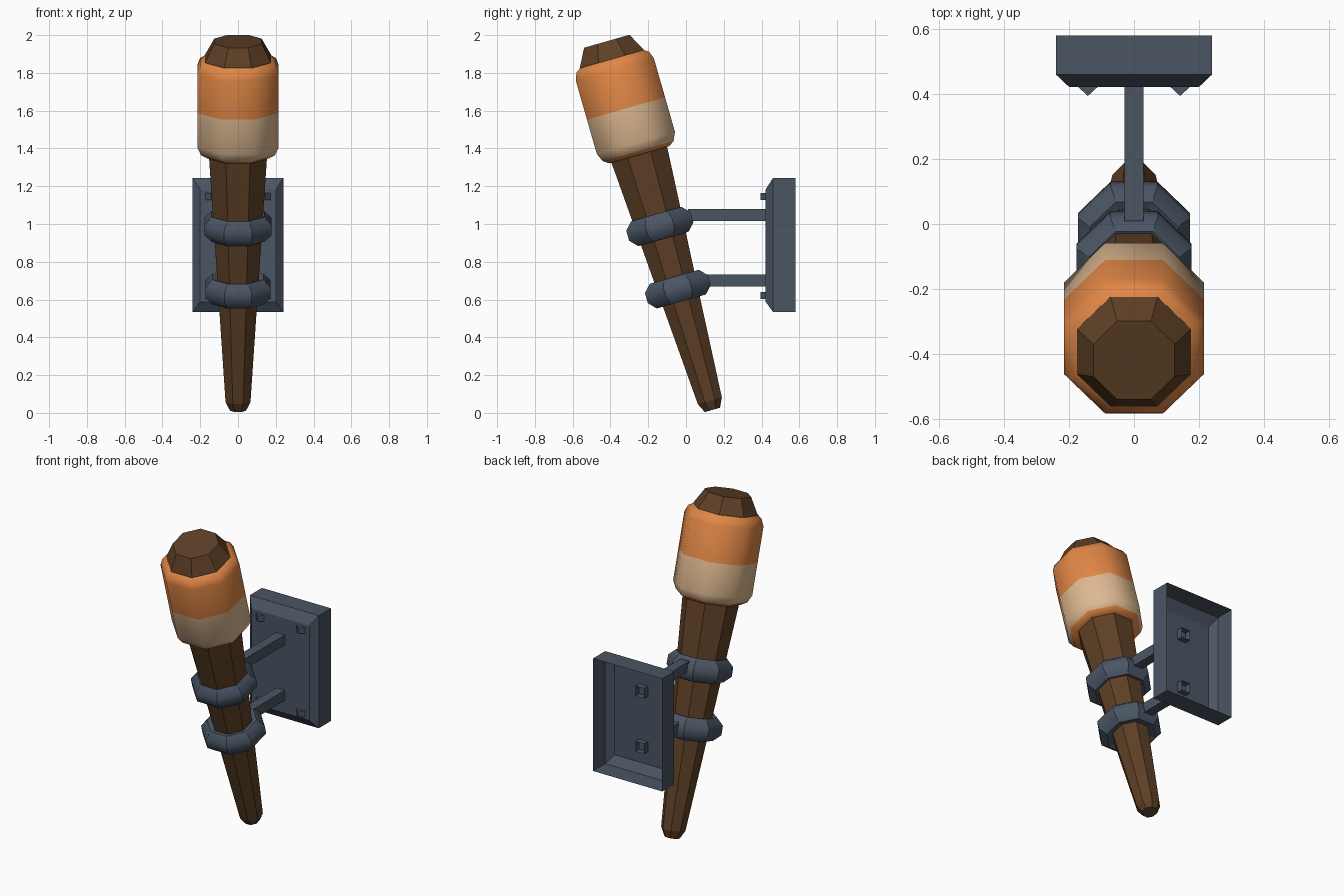
import bpy
import bmesh
from math import cos, sin, pi, radians

cube = bpy.data.objects.get("Cube")
if cube:
    bpy.data.objects.remove(cube, do_unlink=True)


def material(name, rgb):
    mat = bpy.data.materials.new(name)
    mat.use_nodes = True
    colour = (*rgb, 1)
    mat.diffuse_color = colour
    bsdf = mat.node_tree.nodes["Principled BSDF"]
    bsdf.inputs["Base Color"].default_value = colour
    bsdf.inputs["Roughness"].default_value = 0.8
    return mat


WOOD = material("dark wood", (0.112, 0.051, 0.019))
IRON = material("blue grey iron", (0.069, 0.091, 0.127))
ORANGE = material("orange cloth", (0.75, 0.242, 0.061))
CREAM = material("cream cloth", (0.73, 0.485, 0.283))


def loft(name, sections, mats, cap_start=True, cap_end=True, closed=False,
         smooth_angle=0, sharp_lengthwise=False, rule=None):
    """Join equal-sized point loops into one surface."""
    bm = bmesh.new()
    loops = [[bm.verts.new(p) for p in section] for section in sections]
    n = len(loops[0])
    pairs = list(zip(loops, loops[1:]))
    if closed:
        pairs.append((loops[-1], loops[0]))
    for a, b in pairs:
        for i in range(n):
            j = (i + 1) % n
            bm.faces.new((a[i], a[j], b[j], b[i]))
    if cap_start and not closed:
        bm.faces.new(loops[0])
    if cap_end and not closed:
        bm.faces.new(loops[-1])
    bmesh.ops.recalc_face_normals(bm, faces=bm.faces)
    if rule:
        for f in bm.faces:
            f.material_index = rule(f.calc_center_median())
    mesh = bpy.data.meshes.new(name)
    bm.to_mesh(mesh)
    bm.free()
    for m in mats:
        mesh.materials.append(m)
    obj = bpy.data.objects.new(name, mesh)
    bpy.context.collection.objects.link(obj)
    if smooth_angle:
        bpy.ops.object.select_all(action='DESELECT')
        obj.select_set(True)
        bpy.context.view_layer.objects.active = obj
        bpy.ops.object.shade_smooth_by_angle(angle=radians(smooth_angle))
    if sharp_lengthwise:
        # Keep the eight facets crisp while the rounded profile stays smooth
        for e in mesh.edges:
            if e.vertices[0] // n != e.vertices[1] // n:
                e.use_edge_sharp = True
    return obj


def turned(name, profile, mats, **options):
    """Eight-sided turned part, tilted along the torch axis."""
    corner = 1 / cos(pi / 8)
    sections = [[(r * corner * cos((i + 0.5) * pi / 4),
                  r * corner * sin((i + 0.5) * pi / 4), t) for i in range(8)]
                for r, t in profile]
    obj = loft(name, sections, mats, **options)
    obj.rotation_euler.x = radians(16)
    obj.location = (0, 0.14, 0.016)
    return obj


def rectangle(half_x, y, low, high):
    return [(-half_x, y, low), (half_x, y, low), (half_x, y, high), (-half_x, y, high)]


# Tapered wooden handle with a chamfered head
turned("handle", [(0.042, 0), (0.066, 0.05), (0.153, 1.4),
                  (0.175, 1.935), (0.125, 2.03)], [WOOD])

# Cloth wrap with a cream band
turned("cloth_wrap", [(0.14, 1.405), (0.165, 1.405), (0.195, 1.425), (0.215, 1.47),
                      (0.215, 1.66), (0.215, 1.875), (0.2, 1.915), (0.17, 1.935)],
       [ORANGE, CREAM], cap_start=False, cap_end=False, smooth_angle=50,
       rule=lambda c: int(1.42 < c.z < 1.66))

# Iron rings gripping the handle
for name, t, r in (("lower_ring", 0.665, 0.173), ("upper_ring", 1.01, 0.177)):
    turned(name, [(r - 0.08, t - 0.055), (r - 0.038, t - 0.068), (r, t - 0.028),
                  (r, t + 0.028), (r - 0.038, t + 0.068), (r - 0.08, t + 0.055)],
           [IRON], closed=True, smooth_angle=50, sharp_lengthwise=True)

# Square arms passing through the wall plate, open at the back
for name, start, z in (("lower_arm", 0.09, 0.7), ("upper_arm", 0.01, 1.048)):
    loft(name, [rectangle(0.03, y, z - 0.032, z + 0.032) for y in (start, 0.46)],
         [IRON], cap_end=False)

# Pressed wall plate: bevelled front, hollow back
loft("wall_plate", [rectangle(0.24, 0.58, 0.535, 1.243),
                    rectangle(0.24, 0.46, 0.535, 1.243),
                    rectangle(0.2, 0.422, 0.588, 1.183)], [IRON], cap_start=False)

# Wedge-shaped bolt heads near the plate corners
for side, x in (("left", 0.142), ("right", -0.142)):
    for level, z in (("lower", 0.622), ("upper", 1.146)):
        loft(f"{level}_{side}_bolt",
             [[(x - 0.029, 0.421, h), (x, 0.394, h), (x + 0.029, 0.421, h)]
              for h in (z - 0.018, z + 0.018)], [IRON])
